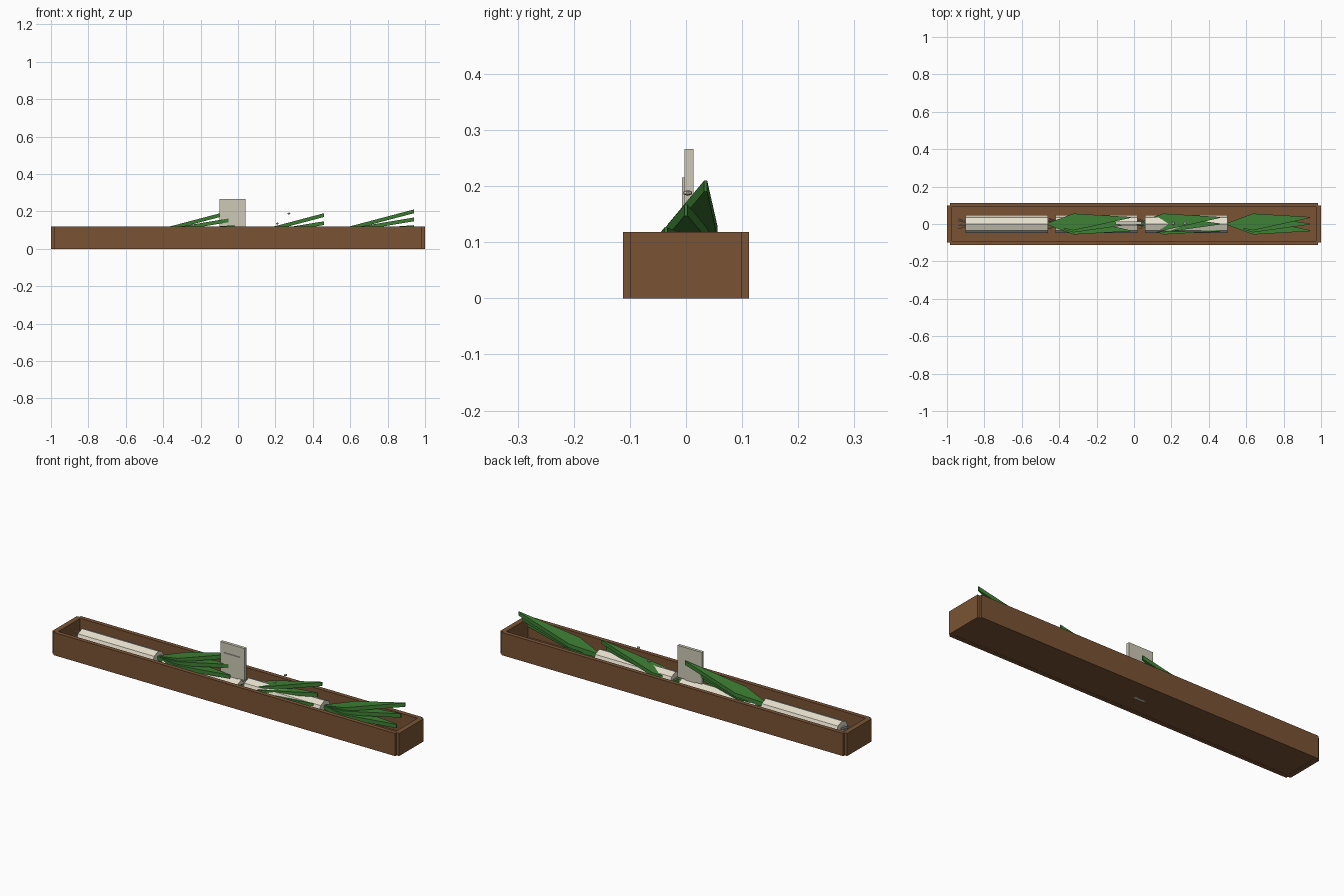
import bpy, bmesh, math, random
from mathutils import Vector

if "Cube" in bpy.data.objects:
    bpy.data.objects.remove(bpy.data.objects["Cube"])

random.seed(4)


def material(name, rgb):
    m = bpy.data.materials.new(name)
    lin = [(c / 255 / 12.92) if c < 10 else ((c / 255 + 0.055) / 1.055) ** 2.4 for c in rgb]
    m.diffuse_color = (*lin, 1)
    m.use_nodes = True
    m.node_tree.nodes["Principled BSDF"].inputs["Base Color"].default_value = m.diffuse_color
    return m


WOOD = material("brown wood", (122, 84, 53))
CREAM = material("cream stalk", (229, 223, 205))
CARD = material("pale card", (206, 201, 183))
GREEN = material("leaf green", (62, 128, 52))


def finish(name, bm, mat):
    bmesh.ops.recalc_face_normals(bm, faces=bm.faces)
    me = bpy.data.meshes.new(name)
    bm.to_mesh(me)
    bm.free()
    me.materials.append(mat)
    ob = bpy.data.objects.new(name, me)
    bpy.context.collection.objects.link(ob)
    return ob


def box(name, x0, x1, y0, y1, z0, z1, mat):
    bm = bmesh.new()
    bmesh.ops.create_cube(bm, size=1)
    for v in bm.verts:
        v.co = ((x0 + x1) / 2 + v.co.x * (x1 - x0),
                (y0 + y1) / 2 + v.co.y * (y1 - y0),
                (z0 + z1) / 2 + v.co.z * (z1 - z0))
    return finish(name, bm, mat)


def rod(name, start, end, r0, r1, sides, mat):
    """Tapered rod between two points."""
    start, end = Vector(start), Vector(end)
    bm = bmesh.new()
    bmesh.ops.create_cone(bm, cap_ends=True, segments=sides, radius1=r0, radius2=r1,
                          depth=(end - start).length)
    ob = finish(name, bm, mat)
    ob.location = (start + end) / 2
    ob.rotation_euler = (end - start).to_track_quat('Z', 'Y').to_euler()
    return ob


def leaf(name, base, tip, half_width, thick):
    """Flat kite-shaped leaf, widest near its base, extruded downwards."""
    base, tip = Vector(base), Vector(tip)
    side = Vector((0, half_width, 0))
    mid = base.lerp(tip, 0.31)
    outline = [base - side * 0.12, mid - side, tip - side * 0.06,
               tip + side * 0.06, mid + side, base + side * 0.12]
    bm = bmesh.new()
    face = bm.faces.new([bm.verts.new(p) for p in outline])
    ext = bmesh.ops.extrude_face_region(bm, geom=[face])
    for v in ext["geom"]:
        if isinstance(v, bmesh.types.BMVert):
            v.co.z -= thick
    finish(name, bm, GREEN)


# Trough: floor, long sides, short ends
box("crate_floor", -0.985, 0.985, -0.10, 0.10, 0.001, 0.02, WOOD)
for s, label in ((-1, "front"), (1, "back")):
    box(f"crate_{label}_board", -0.985, 0.985, *sorted((s * 0.09, s * 0.112)), 0, 0.118, WOOD)
for s, label in ((-1, "left"), (1, "right")):
    box(f"crate_{label}_end", *sorted((s * 0.973, s * 1.0)), -0.10, 0.10, 0, 0.118, WOOD)

# Three vegetables in a row, the middle one lying slightly lower
for i, (x, drop) in enumerate(((-0.90, 0), (-0.42, 0.02), (0.06, 0))):
    zc = 0.07 - drop
    bm = bmesh.new()
    bmesh.ops.create_cone(bm, cap_ends=True, segments=8, radius1=0.048, radius2=0.048, depth=0.44)
    stalk = finish(f"stalk_{i}", bm, CREAM)
    stalk.rotation_euler = (0, math.pi / 2, 0)
    stalk.location = (x + 0.22, 0, zc)
    # root strands
    for k in range(7):
        a = k * math.tau / 7
        y, z = 0.024 * math.cos(a), 0.024 * math.sin(a)
        rod(f"root_{i}_{k}", (x + 0.005, y * 0.6, zc + z * 0.6),
            (x - 0.045 + random.uniform(0, 0.015), y * 1.2, zc + z * 1.2), 0.004, 0.002, 5, CARD)
    # fanned leaves
    for k, (ty, tz) in enumerate(((0.035, 0.21), (0.0, 0.167), (-0.036, 0.126))):
        leaf(f"leaf_{i}_{k}", (x + 0.44, 0, 0.094 - drop), (x + 0.88, ty, tz - drop), 0.045, 0.02)

# Price card on a stake, with a thin raised front plate
box("card", -0.10, 0.04, -0.003, 0.013, 0.10, 0.266, CARD)
box("card_plate", -0.078, 0.015, -0.007, -0.003, 0.12, 0.215, CARD)
box("card_stake", -0.06, 0.0, -0.003, 0.009, 0, 0.11, CARD)

# Small pale pebbles among the leaves
for k, (x, z) in enumerate(((0.272, 0.188), (0.21, 0.135))):
    bm = bmesh.new()
    bmesh.ops.create_icosphere(bm, subdivisions=1, radius=0.009)
    pebble = finish(f"pebble_{k}", bm, CARD)
    pebble.location = (x, 0.003, z)
    pebble.scale = (1, 1, 0.6)
